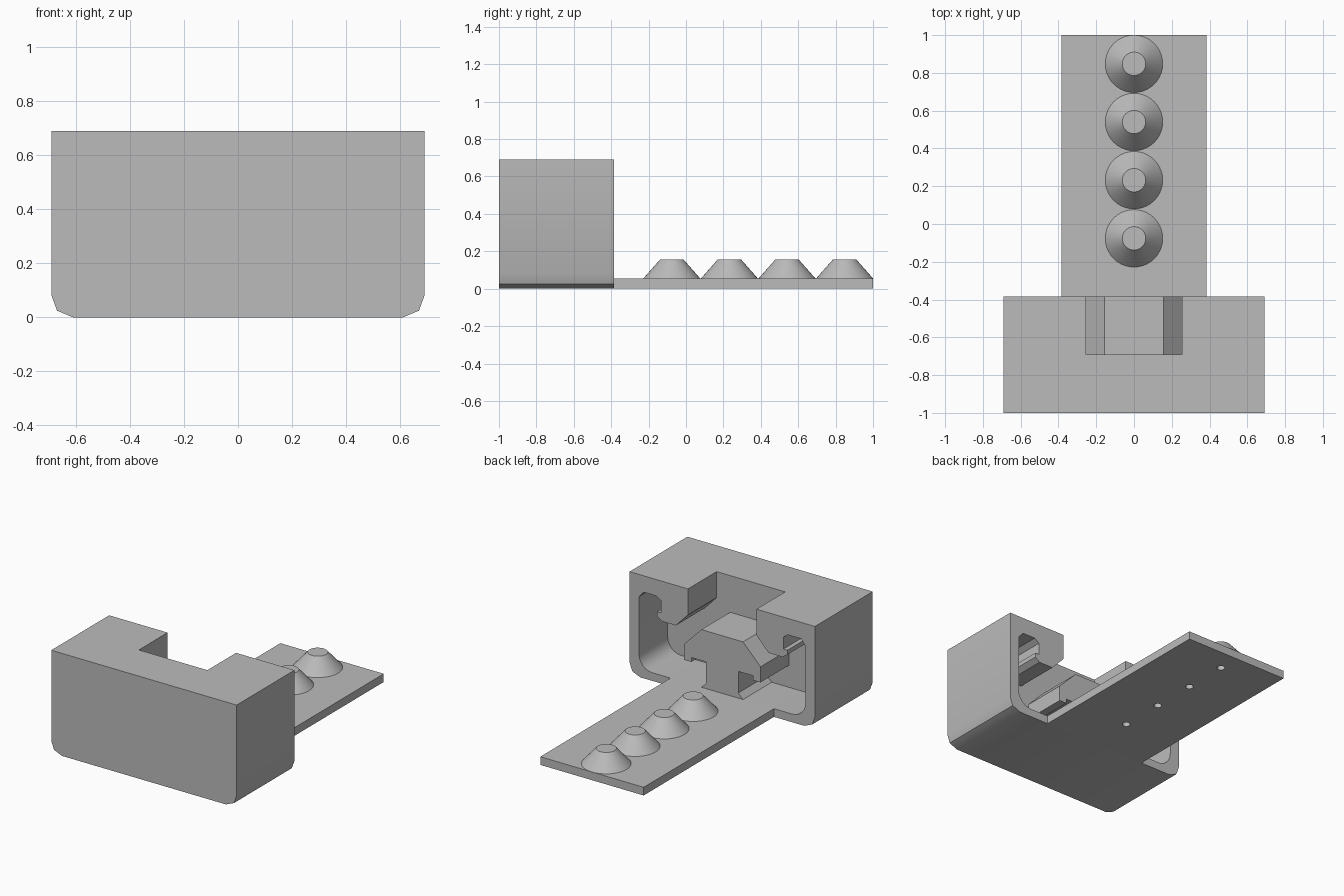
import bpy, bmesh, math

cube = bpy.data.objects.get("Cube")
if cube:
    bpy.data.objects.remove(cube, do_unlink=True)

grey = bpy.data.materials.new("plain_grey")
grey.use_nodes = True
tone = (0.5, 0.5, 0.5, 1)
grey.diffuse_color = tone
grey.node_tree.nodes["Principled BSDF"].inputs["Base Color"].default_value = tone


def make_object(name, bm):
    bmesh.ops.recalc_face_normals(bm, faces=bm.faces)
    mesh = bpy.data.meshes.new(name)
    bm.to_mesh(mesh)
    bm.free()
    mesh.materials.append(grey)
    obj = bpy.data.objects.new(name, mesh)
    bpy.context.collection.objects.link(obj)
    return obj


def mirrored_prism(name, half, y0, y1):
    """Mirror a half profile in x and extrude it along y."""
    outline = half + [(-x, z) for x, z in reversed(half)]
    bm = bmesh.new()
    face = bm.faces.new([bm.verts.new((x, y0, z)) for x, z in outline])
    new = bmesh.ops.extrude_face_region(bm, geom=[face])["geom"]
    verts = [g for g in new if isinstance(g, bmesh.types.BMVert)]
    bmesh.ops.translate(bm, verts=verts, vec=(0, y1 - y0, 0))
    return make_object(name, bm)


def frustum(name, r0, r1, y, z0, z1, sides):
    bm = bmesh.new()
    bmesh.ops.create_cone(bm, cap_ends=True, segments=sides,
                          radius1=r0, radius2=r1, depth=z1 - z0)
    bmesh.ops.translate(bm, verts=bm.verts, vec=(0, y, (z0 + z1) / 2))
    return make_object(name, bm)


def activate(obj):
    bpy.ops.object.select_all(action='DESELECT')
    obj.select_set(True)
    bpy.context.view_layer.objects.active = obj


def cut(obj, cutter):
    cutter.hide_render = True
    activate(obj)
    mod = obj.modifiers.new("cut", 'BOOLEAN')
    mod.operation = 'DIFFERENCE'
    mod.solver = 'EXACT'
    mod.object = cutter
    bpy.ops.object.modifier_apply(modifier=mod.name)
    bpy.data.objects.remove(cutter, do_unlink=True)


def smooth(obj):
    activate(obj)
    bpy.ops.object.shade_smooth_by_angle(angle=math.radians(35))


FLOOR, JOIN, POCKET = 0.055, -0.385, -0.69

# Housing block with eased lower edges
housing = mirrored_prism("housing", [(0.69, 0.69), (0.69, 0.08), (0.67, 0.025),
                                     (0.61, 0)], -1, JOIN)

# Rear pocket: top slot, hooked lips, rounded floor corner, central rail
lip = [(0.255, 0.8), (0.255, 0.515), (0.345, 0.42), (0.45, 0.42),
       (0.485, 0.445), (0.485, 0.475), (0.455, 0.475), (0.455, 0.555),
       (0.49, 0.58), (0.585, 0.58), (0.62, 0.54)]
radius = 0.1
corner = []
for i in range(7):
    a = math.radians(15 * i)
    corner.append((0.62 - radius + radius * math.cos(a),
                   FLOOR + radius - radius * math.sin(a)))
rail = [(0.155, FLOOR), (0.12, 0.09), (0.12, 0.235), (0.23, 0.235),
        (0.23, 0.205), (0.285, 0.205), (0.285, 0.31), (0.155, 0.443)]
cut(housing, mirrored_prism("pocket_cutter", lip + corner + rail, POCKET, -0.2))
smooth(housing)

# Thin tongue plate with a row of studs and small holes beneath them
plate = mirrored_prism("tongue_plate", [(0.385, FLOOR), (0.385, 0)], JOIN, 1)
for i in range(4):
    y = 0.848 - 0.308 * i
    cut(plate, frustum("hole_cutter", 0.025, 0.025, y, -0.1, 0.1, 24))
    smooth(frustum(f"stud_{i + 1}", 0.152, 0.062, y, FLOOR, 0.157, 40))
smooth(plate)
